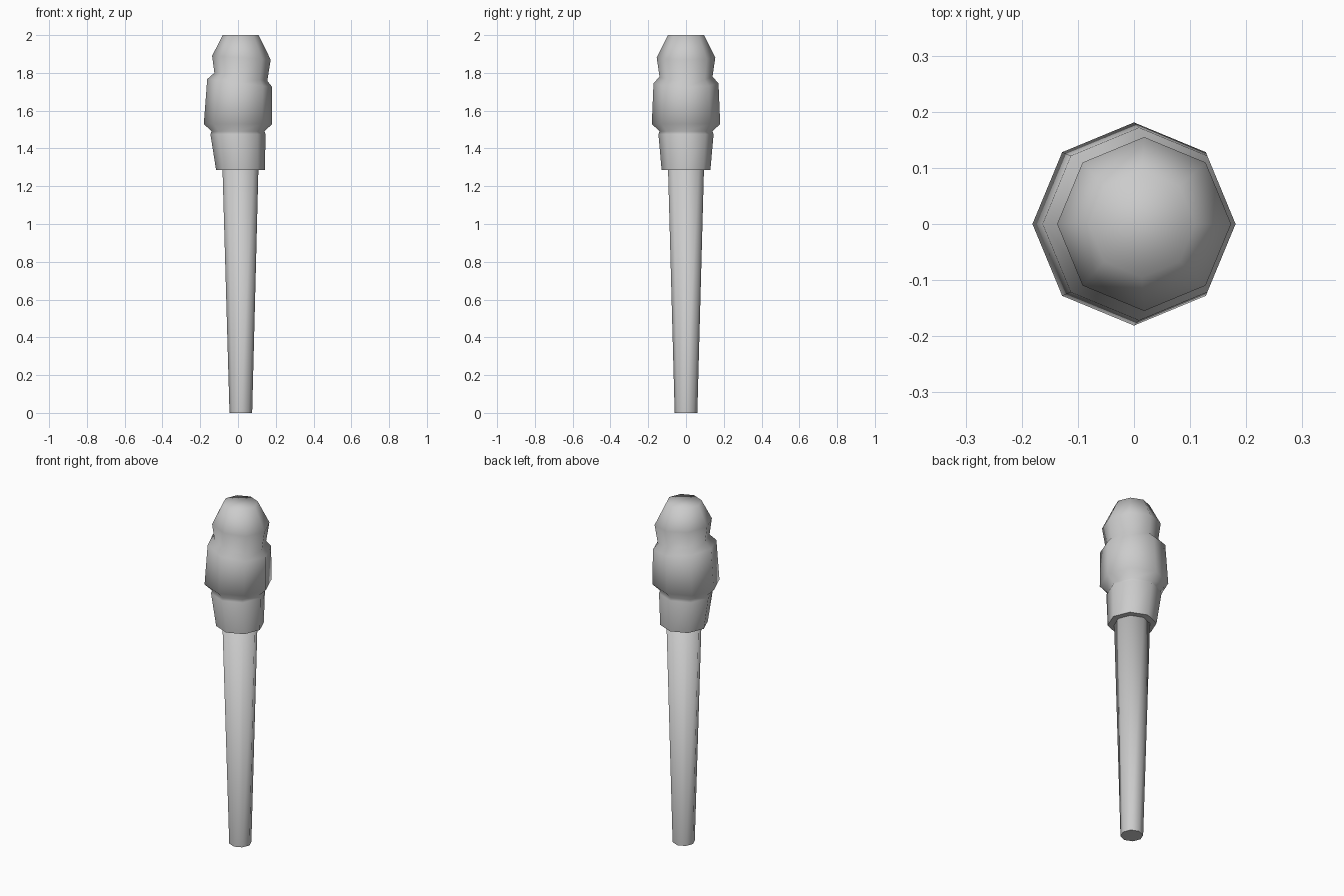
import bpy
import bmesh
from math import cos, sin, tau

if "Cube" in bpy.data.objects:
    bpy.data.objects.remove(bpy.data.objects["Cube"])

grey = bpy.data.materials.new("light grey")
grey.use_nodes = True
grey.diffuse_color = (0.6, 0.6, 0.6, 1)
grey.node_tree.nodes["Principled BSDF"].inputs["Base Color"].default_value = (0.6, 0.6, 0.6, 1)


def lofted(name, rings, sides=8):
    """Loft through rings of (centre x, centre z, radius, drop of the +x side), smooth with crisp caps."""
    bm = bmesh.new()
    loops = []
    for cx, cz, radius, drop in rings:
        loop = []
        for i in range(sides):
            a = tau * i / sides
            loop.append(bm.verts.new((cx + radius * cos(a), radius * sin(a), cz - drop * cos(a))))
        loops.append(loop)
    for low, high in zip(loops, loops[1:]):
        for i in range(sides):
            j = (i + 1) % sides
            bm.faces.new((low[i], low[j], high[j], high[i])).smooth = True
    bottom = bm.faces.new(loops[0][::-1])
    for edge in bottom.edges:
        edge.smooth = False
    bm.faces.new(loops[-1]).smooth = True
    mesh = bpy.data.meshes.new(name)
    bm.to_mesh(mesh)
    bm.free()
    mesh.materials.append(grey)
    obj = bpy.data.objects.new(name, mesh)
    bpy.context.collection.objects.link(obj)
    return obj


# Long tapering shaft
lofted("shaft", [(0.015, 0.0, 0.06, 0), (0.013, 1.29, 0.095, 0)])

# Bulbous head: collar, wide band, tilted neck and tapered crown
lofted("head", [
    (0.013, 1.285, 0.129, 0),
    (0.0, 1.475, 0.146, 0),
    (0.0, 1.49, 0.14, 0),
    (0.0, 1.53, 0.181, 0),
    (0.009, 1.746, 0.172, 0.021),
    (0.015, 1.779, 0.14, 0.021),
    (0.018, 1.88, 0.155, 0.01),
    (0.014, 2.0, 0.095, 0),
])
